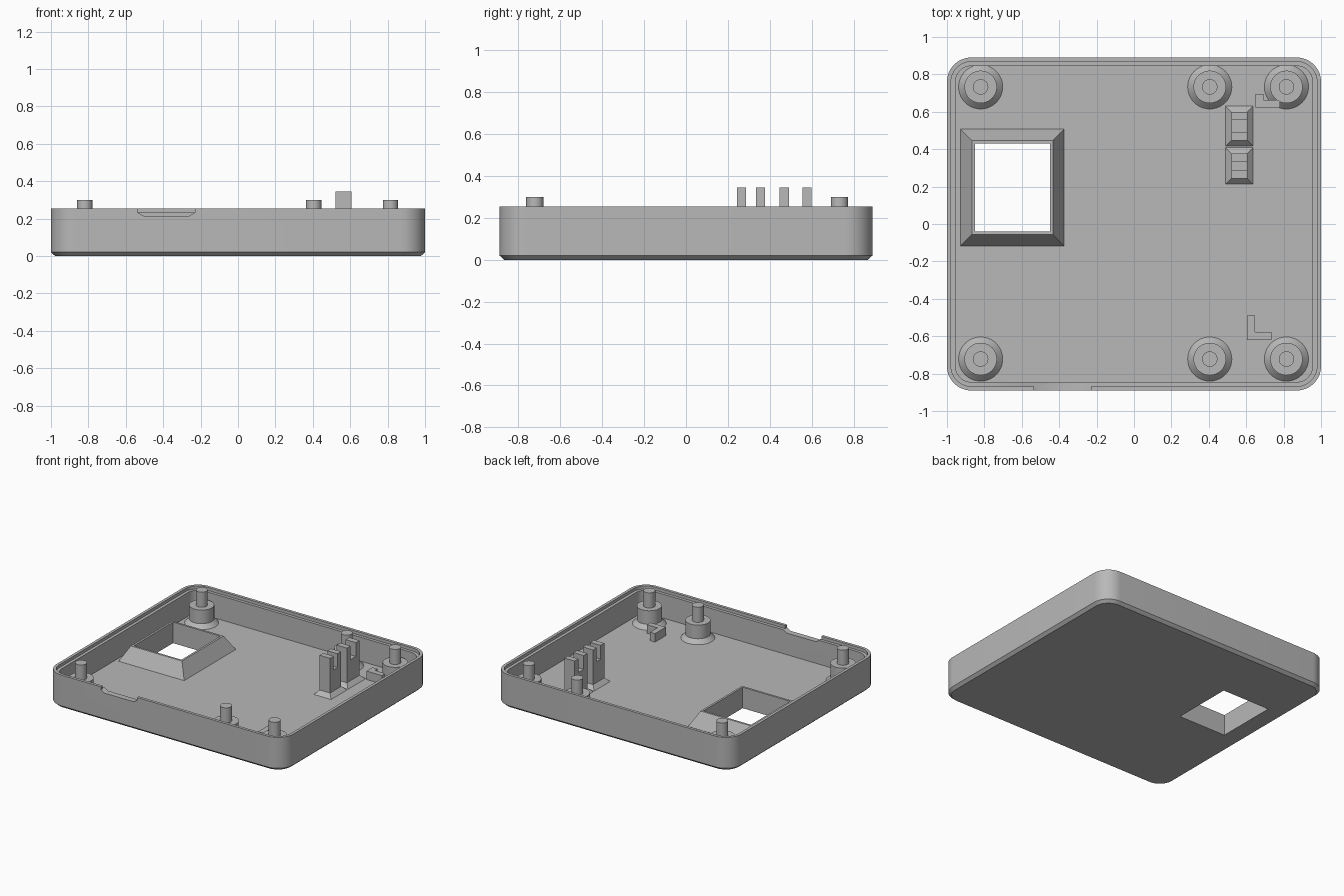
import bpy
import bmesh
from math import sin, cos, pi
from mathutils import Vector

cube = bpy.data.objects.get("Cube")
if cube:
    bpy.data.objects.remove(cube, do_unlink=True)

gray = bpy.data.materials.new("plain gray")
gray.use_nodes = True
color = (0.48, 0.48, 0.48, 1)
gray.diffuse_color = color
gray.node_tree.nodes["Principled BSDF"].inputs["Base Color"].default_value = color

FLOOR = 0.05
RIM = 0.255


def finish(name, bm):
    """Turn a bmesh into a gray object with consistent normals."""
    bmesh.ops.recalc_face_normals(bm, faces=bm.faces)
    mesh = bpy.data.meshes.new(name)
    bm.to_mesh(mesh)
    bm.free()
    mesh.materials.append(gray)
    obj = bpy.data.objects.new(name, mesh)
    bpy.context.collection.objects.link(obj)
    return obj


def loft(name, loops, closed=False):
    """Skin equal-length loops; cap the ends, or join last to first."""
    bm = bmesh.new()
    rings = [[bm.verts.new(p) for p in loop] for loop in loops]
    pairs = list(zip(rings, rings[1:]))
    if closed:
        pairs.append((rings[-1], rings[0]))
    else:
        bm.faces.new(rings[0])
        bm.faces.new(rings[-1])
    for a, b in pairs:
        for i in range(len(a)):
            j = (i + 1) % len(a)
            bm.faces.new((a[i], a[j], b[j], b[i]))
    return finish(name, bm)


def rect(x0, x1, y0, y1, z, grow=0):
    x0, x1, y0, y1 = x0 - grow, x1 + grow, y0 - grow, y1 + grow
    return [Vector(p) for p in ((x0, y0, z), (x1, y0, z), (x1, y1, z), (x0, y1, z))]


def rounded(inset, z, hx=1.0, hy=0.89, radius=0.13, steps=12):
    pts = []
    for k, (sx, sy) in enumerate(((1, 1), (-1, 1), (-1, -1), (1, -1))):
        for i in range(steps + 1):
            a = (k + i / steps) * pi / 2
            r = radius - inset
            pts.append(Vector((sx * (hx - radius) + r * cos(a),
                               sy * (hy - radius) + r * sin(a), z)))
    return pts


def circle(x, y, r, z, sides=40):
    return [Vector((x + r * cos(2 * pi * i / sides), y + r * sin(2 * pi * i / sides), z))
            for i in range(sides)]


def extrude(name, points, offset):
    return loft(name, [[Vector(p) for p in points],
                       [Vector(p) + Vector(offset) for p in points]])


def cut(obj, cutter):
    mod = obj.modifiers.new("cut", 'BOOLEAN')
    mod.operation = 'DIFFERENCE'
    mod.solver = 'EXACT'
    mod.object = cutter
    bpy.context.view_layer.objects.active = obj
    bpy.ops.object.modifier_apply(modifier=mod.name)
    bpy.data.objects.remove(cutter, do_unlink=True)


def smooth(obj):
    bpy.ops.object.select_all(action='DESELECT')
    obj.select_set(True)
    bpy.context.view_layer.objects.active = obj
    bpy.ops.object.shade_smooth_by_angle(angle=pi / 6)


# Tray with chamfered bottom and stepped rim
profile = [(0.022, 0), (0, 0.02), (0, RIM), (0.022, RIM),
           (0.022, 0.232), (0.045, 0.232), (0.045, FLOOR)]
tray = loft("tray", [rounded(i, z) for i, z in profile])

# Window through the floor, and the cable notch in the front wall
hole = (-0.85, -0.45, -0.04, 0.43)
cut(tray, loft("hole_cutter", [rect(*hole, -0.1), rect(*hole, 0.1)]))
notch = [(-0.535, 0.3), (-0.535, 0.232), (-0.505, 0.215),
         (-0.26, 0.215), (-0.23, 0.232), (-0.23, 0.3)]
cut(tray, extrude("notch_cutter", [(x, -1, z) for x, z in notch], (0, 0.2, 0)))
smooth(tray)

# Sloped frame around the window
loft("window_frame", [rect(*hole, FLOOR), rect(*hole, FLOOR, 0.077),
                      rect(*hole, 0.16, 0.016), rect(*hole, 0.16)], closed=True)

# Mounting posts: flared foot, boss and pin
post = [(0.118, FLOOR), (0.087, 0.081), (0.087, 0.185), (0.041, 0.185), (0.041, 0.3)]
for side, y in (("front", -0.722), ("back", 0.733)):
    for place, x in (("right", -0.82), ("middle", 0.405), ("left", 0.815)):
        smooth(loft(f"{side}_{place}_post", [circle(x, y, r, z) for r, z in post]))

# Forked holders on flared feet
X0, X1, TOP, SLOT, PRONG = 0.52, 0.607, 0.345, 0.24, 0.044
for name, y0, y1 in (("front", 0.243, 0.378), ("back", 0.447, 0.6)):
    fork = [(y0, FLOOR), (y1, FLOOR), (y1, TOP), (y1 - PRONG, TOP),
            (y1 - PRONG, SLOT), (y0 + PRONG, SLOT), (y0 + PRONG, TOP), (y0, TOP)]
    extrude(f"{name}_fork", [(X0, y, z) for y, z in fork], (X1 - X0, 0, 0))
    loft(f"{name}_fork_foot", [rect(X0, X1, y0, y1, FLOOR, 0.03),
                               rect(X0, X1, y0, y1, FLOOR + 0.03)])

# Small corner stops on the floor
for name, x, y, w, h in (("front", 0.605, -0.62, 0.13, 0.13),
                         ("back", 0.65, 0.622, 0.13, 0.073)):
    t = 0.042
    ell = [(x, y), (x + w, y), (x + w, y + t), (x + t, y + t), (x + t, y + h), (x, y + h)]
    extrude(f"{name}_corner_stop", [(a, b, FLOOR) for a, b in ell], (0, 0, 0.065))
